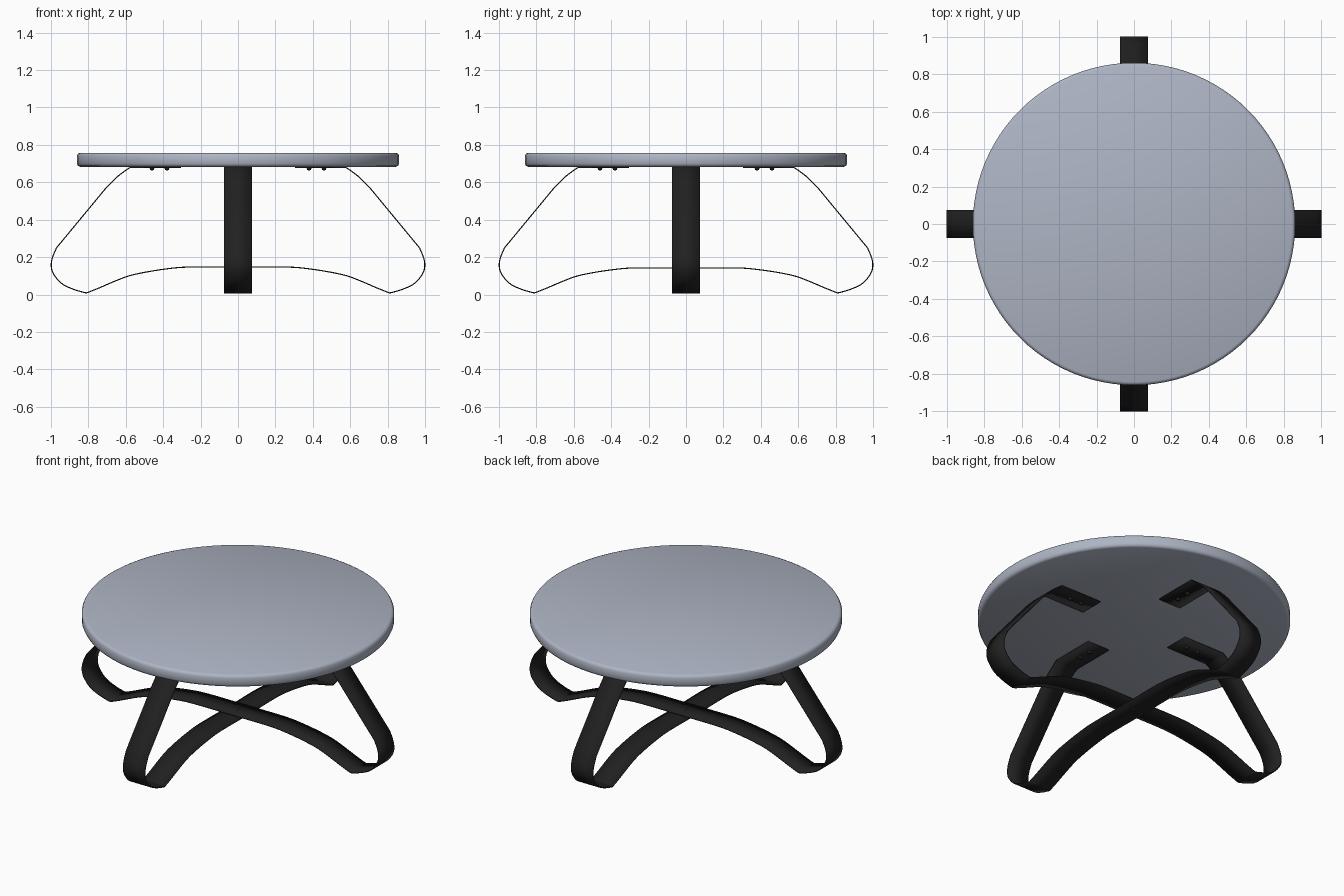
import bpy, bmesh, math
from mathutils import Vector

if "Cube" in bpy.data.objects:
    bpy.data.objects.remove(bpy.data.objects["Cube"], do_unlink=True)


def make_material(name, rgb, rough):
    m = bpy.data.materials.new(name)
    m.use_nodes = True
    m.diffuse_color = (*rgb, 1)
    node = m.node_tree.nodes["Principled BSDF"]
    node.inputs["Base Color"].default_value = (*rgb, 1)
    node.inputs["Roughness"].default_value = rough
    return m


TOP_GREY = make_material("pale blue grey", (0.42, 0.46, 0.55), 0.5)
BLACK = make_material("black metal", (0.015, 0.015, 0.015), 0.6)


def finish(name, bm, material):
    bmesh.ops.recalc_face_normals(bm, faces=bm.faces)
    mesh = bpy.data.meshes.new(name)
    bm.to_mesh(mesh)
    bm.free()
    mesh.materials.append(material)
    obj = bpy.data.objects.new(name, mesh)
    bpy.context.collection.objects.link(obj)
    return obj


def smooth(obj, angle=40):
    bpy.ops.object.select_all(action="DESELECT")
    obj.select_set(True)
    bpy.context.view_layer.objects.active = obj
    bpy.ops.object.shade_smooth_by_angle(angle=math.radians(angle))


def lathe(name, profile, material, segments, centre=(0, 0, 0)):
    """Closed round solid from (radius, z) rows, capped at both ends."""
    bm = bmesh.new()
    rings = []
    for r, z in profile:
        rings.append([bm.verts.new((centre[0] + r * math.cos(a), centre[1] + r * math.sin(a), centre[2] + z))
                      for a in (math.tau * i / segments for i in range(segments))])
    for low, high in zip(rings, rings[1:]):
        for i in range(segments):
            j = (i + 1) % segments
            bm.faces.new((low[i], low[j], high[j], high[i]))
    bm.faces.new(rings[0])
    bm.faces.new(rings[-1])
    obj = finish(name, bm, material)
    smooth(obj, 60)
    return obj


def spline(points, steps=4):
    """Catmull-Rom curve through the points."""
    p = [Vector(q) for q in points]
    p = [p[0]] + p + [p[-1]]
    out = []
    for a, b, c, d in zip(p, p[1:], p[2:], p[3:]):
        for s in range(steps):
            t = s / steps
            out.append(0.5 * (2 * b + (c - a) * t + (2 * a - 5 * b + 4 * c - d) * t * t
                              + (3 * b - a - 3 * c + d) * t ** 3))
    return out + [p[-1]]


# Round table top with an eased rim
lathe("table_top", [(0.845, 0.683), (0.856, 0.688), (0.862, 0.70),
                    (0.862, 0.74), (0.856, 0.752), (0.845, 0.757)], TOP_GREY, 96)

# Half of the bent strap: flat pad, sloping side, rounded foot, low arch
PAD = [(0.305, 0.679), (0.578, 0.679)]
BEND = [(0.578, 0.679), (0.645, 0.63), (0.712, 0.562)]
FOOT = [(0.97, 0.25), (0.993, 0.195), (0.998, 0.145), (0.98, 0.1), (0.93, 0.05),
        (0.83, 0.013), (0.785, 0.018), (0.62, 0.087), (0.527, 0.113),
        (0.39, 0.136), (0.26, 0.147), (0.0, 0.147)]
HALF_WIDTH = 0.074


def strap(name, turned, drop):
    half = PAD[:1] + [tuple(q) for q in spline(BEND)] + [tuple(q) for q in spline(FOOT)]
    path = half + [(-x, z) for x, z in reversed(half[:-1])]
    bm = bmesh.new()
    rows = []
    for x, z in path:
        z -= drop * max(0, 1 - abs(x) / 0.7) if z < 0.3 else 0
        rows.append([bm.verts.new((w, x, z) if turned else (x, w, z))
                     for w in (-HALF_WIDTH, HALF_WIDTH)])
    for a, b in zip(rows, rows[1:]):
        bm.faces.new((a[0], a[1], b[1], b[0]))
    obj = finish(name, bm, BLACK)
    solid = obj.modifiers.new("strap thickness", "SOLIDIFY")
    solid.thickness = 0.006
    solid.offset = 0
    smooth(obj)


strap("side_to_side_leg_strap", False, 0)
strap("front_to_back_leg_strap", True, 0.007)

# Pad screws, two per pad, with domed heads facing down
DOME = [(0.004, -0.012), (0.01, -0.009), (0.013, 0.0), (0.013, 0.003)]
for side, (dx, dy) in {"left": (1, 0), "right": (-1, 0), "front": (0, -1), "back": (0, 1)}.items():
    for label, r in (("inner", 0.38), ("outer", 0.46)):
        lathe(f"{side}_{label}_screw", DOME, BLACK, 16, (dx * r, dy * r, 0.676))

# Bolt joining the crossed straps
lathe("centre_bolt", [(0.006, 0.131), (0.013, 0.136), (0.013, 0.151), (0.006, 0.154)], BLACK, 16)
